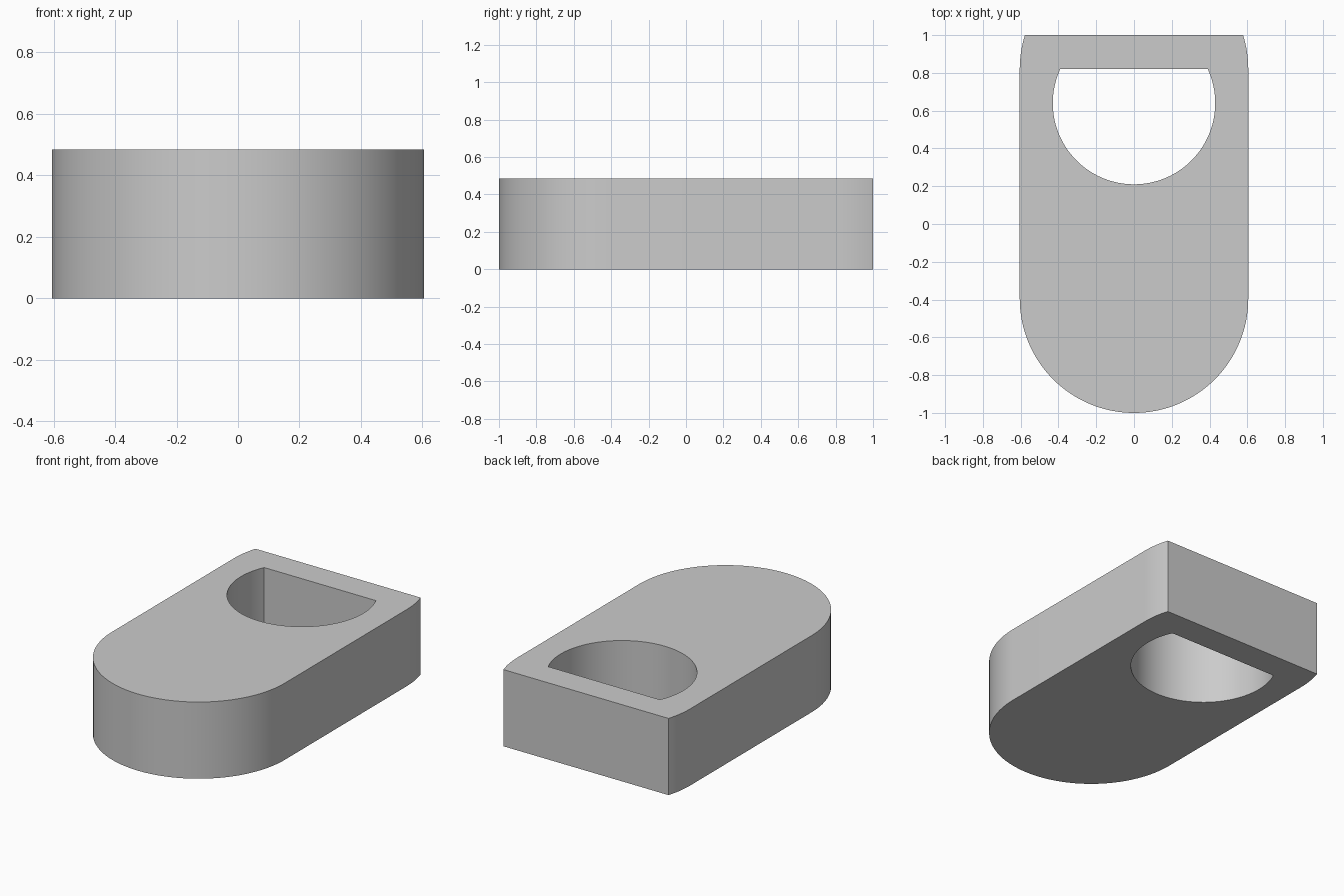
import bpy
import bmesh
from math import asin, cos, sin, pi, radians

cube = bpy.data.objects.get("Cube")
if cube:
    bpy.data.objects.remove(cube, do_unlink=True)

HEIGHT = 0.485
RADIUS = 0.605
HOLE_RADIUS = 0.43
BACK = 1.0


def arc(cy, r, start, end, steps):
    """Points along an arc centred on x = 0."""
    angles = [start + (end - start) * i / steps for i in range(steps + 1)]
    return [(r * cos(a), cy + r * sin(a)) for a in angles]


def add_loop(bm, points):
    verts = [bm.verts.new((x, y, 0)) for x, y in points]
    return [bm.edges.new((v, verts[i - 1])) for i, v in enumerate(verts)]


# Outline: round front, straight sides, rounded shoulders cut off flat at the back
front_y, shoulder_y = RADIUS - 1, 0.82
rise = asin((BACK - shoulder_y) / RADIUS)
outline = (arc(front_y, RADIUS, pi, 2 * pi, 64)
           + arc(shoulder_y, RADIUS, 0, rise, 8)
           + arc(shoulder_y, RADIUS, pi - rise, pi, 8))

# Hole: circle cut off by a flat back wall
hole_y, wall_y = 0.64, 0.82
cut = asin((wall_y - hole_y) / HOLE_RADIUS)
hole = arc(hole_y, HOLE_RADIUS, pi - cut, 2 * pi + cut, 72)

# Fill the profile and raise it to full height
bm = bmesh.new()
edges = add_loop(bm, outline) + add_loop(bm, hole)
bmesh.ops.triangle_fill(bm, edges=edges, use_beauty=True, normal=(0, 0, 1))
raised = bmesh.ops.extrude_face_region(bm, geom=bm.faces[:], use_keep_orig=True)
top_verts = [g for g in raised["geom"] if isinstance(g, bmesh.types.BMVert)]
bmesh.ops.translate(bm, verts=top_verts, vec=(0, 0, HEIGHT))
bmesh.ops.recalc_face_normals(bm, faces=bm.faces[:])
mesh = bpy.data.meshes.new("tag_body")
bm.to_mesh(mesh)
bm.free()

body = bpy.data.objects.new("tag_body", mesh)
bpy.context.collection.objects.link(body)

# Plain grey
grey = bpy.data.materials.new("plain_grey")
grey.use_nodes = True
colour = (0.6, 0.6, 0.6, 1)
grey.diffuse_color = colour
grey.node_tree.nodes["Principled BSDF"].inputs["Base Color"].default_value = colour
mesh.materials.append(grey)

# Smooth curved walls with crisp rims
bpy.ops.object.select_all(action="DESELECT")
body.select_set(True)
bpy.context.view_layer.objects.active = body
bpy.ops.object.shade_smooth_by_angle(angle=radians(20))
